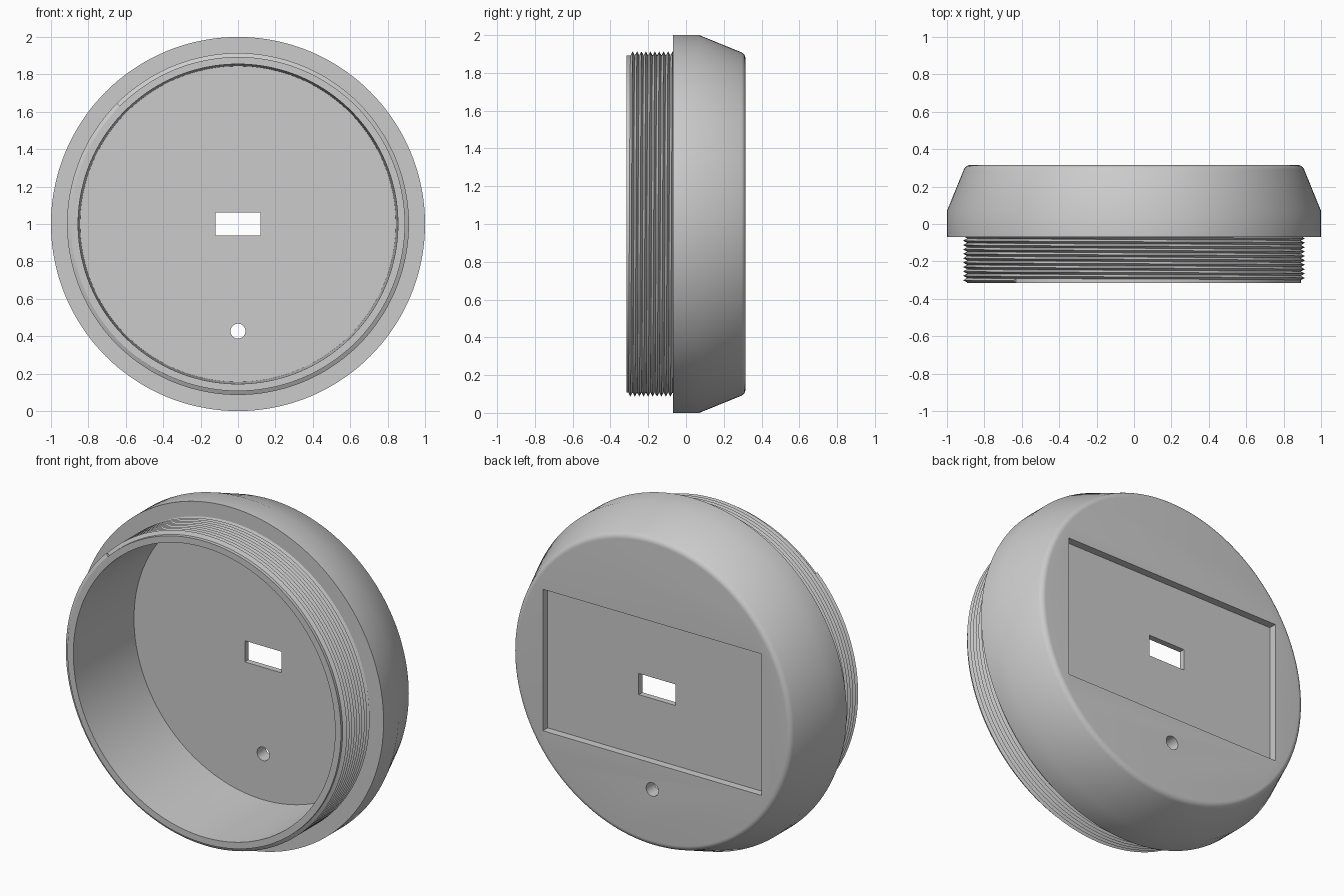
import bpy, bmesh, math
from mathutils import Matrix, Vector

if "Cube" in bpy.data.objects:
    bpy.data.objects.remove(bpy.data.objects["Cube"], do_unlink=True)

SEGMENTS = 144
CENTRE = Vector((0, 0, 1))
FRONT, FLANGE, BACK = -0.315, -0.07, 0.315

grey = bpy.data.materials.new("plain grey")
grey.use_nodes = True
grey.diffuse_color = (0.6, 0.6, 0.6, 1)
grey.node_tree.nodes["Principled BSDF"].inputs["Base Color"].default_value = grey.diffuse_color


def polar(radius, y, angle):
    return CENTRE + Vector((radius * math.cos(angle), y, radius * math.sin(angle)))


def finish(name, bm):
    bmesh.ops.recalc_face_normals(bm, faces=bm.faces)
    mesh = bpy.data.meshes.new(name)
    bm.to_mesh(mesh)
    bm.free()
    mesh.materials.append(grey)
    obj = bpy.data.objects.new(name, mesh)
    bpy.context.collection.objects.link(obj)
    return obj


def activate(obj):
    bpy.ops.object.select_all(action="DESELECT")
    obj.select_set(True)
    bpy.context.view_layer.objects.active = obj


def lathe(name, profile):
    """Turn a (radius, y) profile about the y axis and close both end discs."""
    bm = bmesh.new()
    rings = [[bm.verts.new(polar(r, y, math.tau * i / SEGMENTS)) for i in range(SEGMENTS)]
             for r, y in profile]
    for a, b in zip(rings, rings[1:]):
        for i in range(SEGMENTS):
            j = (i + 1) % SEGMENTS
            bm.faces.new((a[i], a[j], b[j], b[i]))
    bm.faces.new(rings[0])
    bm.faces.new(rings[-1])
    return finish(name, bm)


def box(name, size, y_centre):
    bm = bmesh.new()
    place = Matrix.Translation(CENTRE + Vector((0, y_centre, 0)))
    bmesh.ops.create_cube(bm, size=1, matrix=place @ Matrix.Diagonal((*size, 1)))
    return finish(name, bm)


def cut(target, cutter):
    mod = target.modifiers.new("cut", "BOOLEAN")
    mod.operation, mod.solver, mod.object = "DIFFERENCE", "EXACT", cutter
    activate(target)
    bpy.ops.object.modifier_apply(modifier=mod.name)
    bpy.data.objects.remove(cutter, do_unlink=True)


# Hollow cap: inner floor, bore, neck, flange, taper and rounded back edge
bore = [(0.844, 0.235), (0.85, -0.02), (0.855, FRONT)]
outside = [(0.893, FRONT), (0.893, FLANGE), (1, FLANGE), (1, 0.07)]
corner = [(0.876 + 0.036 * math.cos(a), 0.279 + 0.036 * math.sin(a))
          for a in (math.radians(22 + 68 * k / 6) for k in range(7))]
cap = lathe("cap_body", bore + outside + corner)

# Back pocket, slot through it, and the small round hole
cut(cap, box("pocket_cutter", (1.43, 0.09, 0.835), BACK))
cut(cap, box("slot_cutter", (0.24, 0.4, 0.125), 0.25))
bm = bmesh.new()
bmesh.ops.create_cone(bm, cap_ends=True, segments=40, radius1=0.04, radius2=0.04, depth=0.4,
                      matrix=Matrix.Translation((0, 0.25, 0.427)) @ Matrix.Rotation(math.pi / 2, 4, "X"))
cut(cap, finish("hole_cutter", bm))

# Helical screw thread around the neck, running into the flange
PITCH = 0.0235
TURNS = (FLANGE - FRONT) / PITCH
bm = bmesh.new()
rows = []
for i in range(int(TURNS * SEGMENTS)):
    y = FRONT + PITCH * i / SEGMENTS
    angle = math.tau * i / SEGMENTS + math.radians(135)
    rows.append([bm.verts.new(polar(r, y + PITCH * t, angle))
                 for r, t in ((0.892, 0), (0.914, 0.5), (0.892, 1))])
for a, b in zip(rows, rows[1:]):
    for k in range(2):
        bm.faces.new((a[k], a[k + 1], b[k + 1], b[k]))
bm.faces.new(rows[0])
bm.faces.new(rows[-1])
thread = finish("screw_thread", bm)

for obj in (cap, thread):
    activate(obj)
    bpy.ops.object.shade_smooth_by_angle(angle=math.radians(25))
